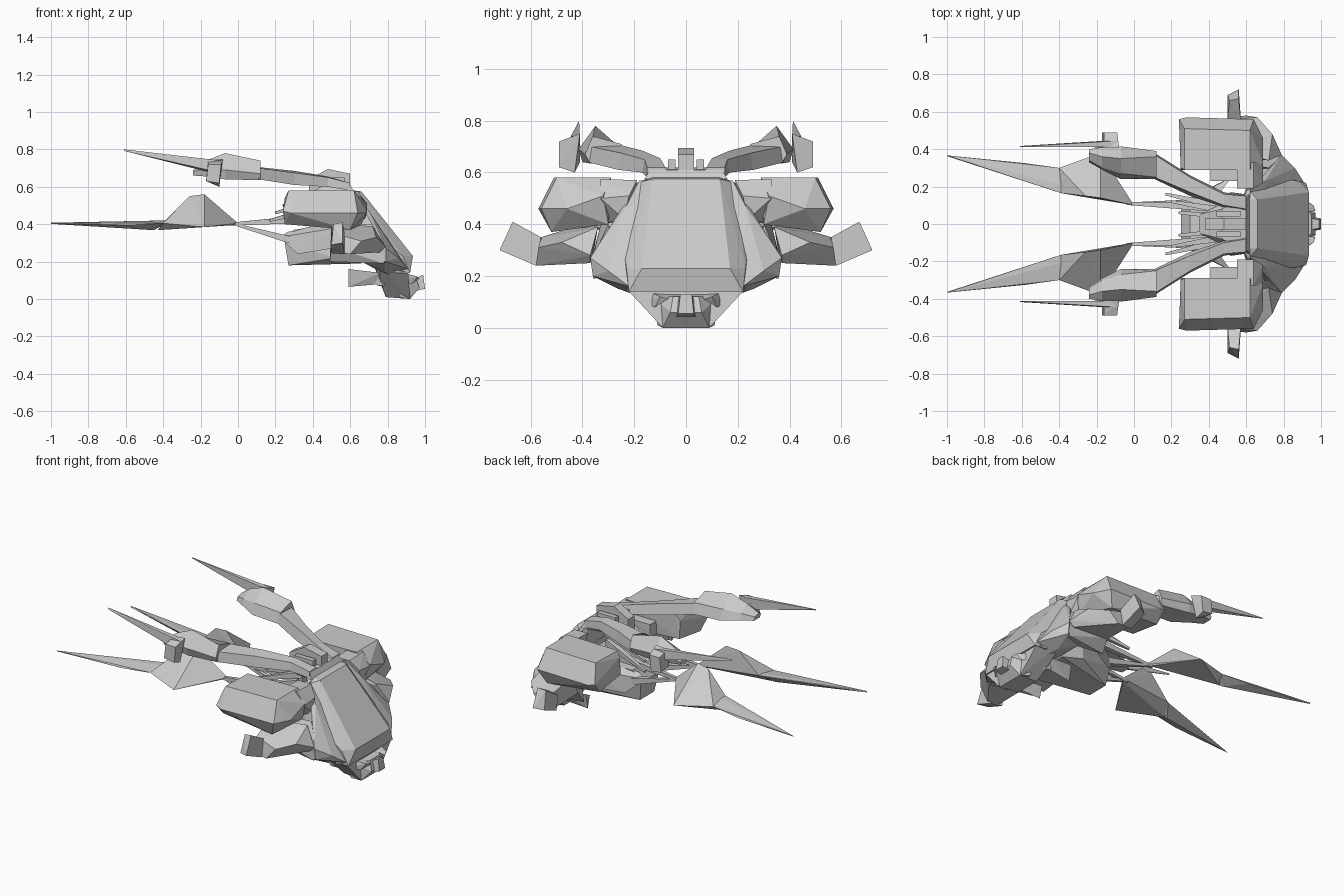
import bpy, bmesh
from mathutils import Vector


def finish(name, bm):
    bmesh.ops.recalc_face_normals(bm, faces=bm.faces)
    me = bpy.data.meshes.new(name)
    bm.to_mesh(me)
    bm.free()
    ob = bpy.data.objects.new(name, me)
    bpy.context.collection.objects.link(ob)
    return ob


def mirror_y(ob):
    ob.modifiers.new("mirror", 'MIRROR').use_axis = (False, True, False)
    ob.modifiers["mirror"].use_mirror_merge = False
    return ob


def hull(name, pts, center=False):
    """Faceted solid around points, mirrored; center=True makes one central solid."""
    bm = bmesh.new()
    if center:
        pts = pts + [(x, -y, z) for x, y, z in pts if y > 0]
    for p in pts:
        bm.verts.new(p)
    r = bmesh.ops.convex_hull(bm, input=bm.verts)
    junk = [v for v in r["geom_interior"] + r["geom_unused"] if isinstance(v, bmesh.types.BMVert)]
    bmesh.ops.delete(bm, geom=list(set(junk)), context='VERTS')
    bmesh.ops.dissolve_limit(bm, angle_limit=0.03, verts=bm.verts, edges=bm.edges)
    ob = finish(name, bm)
    return ob if center else mirror_y(ob)


def loft(name, sections):
    """Skin through y-z sections; each is (x, [(y, z), ...])."""
    bm = bmesh.new()
    rings = [[bm.verts.new((x, y, z)) for y, z in ring] for x, ring in sections]
    n = len(rings[0])
    for a, b in zip(rings, rings[1:]):
        for i in range(n):
            j = (i + 1) % n
            bm.faces.new((a[i], a[j], b[j], b[i]))
    bm.faces.new(rings[0])
    bm.faces.new(rings[-1])
    return mirror_y(finish(name, bm))


def rod(name, a, b, ra, rb):
    """Square tapering rod."""
    a, b = Vector(a), Vector(b)
    d = (b - a).normalized()
    u = d.cross(Vector((0, 0, 1))).normalized()
    v = d.cross(u)
    pts = [p + r * (s * u + t * v) for p, r in ((a, ra), (b, rb))
           for s in (-1, 1) for t in (-1, 1)]
    return hull(name, [tuple(p) for p in pts])


# Torso: sloped back plate over a wider body
hull("back_plate", [(.58, .13, .585), (.66, .13, .575), (.61, .19, .56), (.935, .17, .23),
                    (.92, .22, .14), (.84, .23, .14), (.6, .2, .45), (.72, .25, .36),
                    (.88, .23, .23)], center=True)
hull("flank_armor", [(.62, .18, .57), (.70, .23, .47), (.80, .33, .28), (.79, .37, .27),
                     (.79, .36, .20), (.86, .30, .22), (.91, .22, .16), (.78, .26, .15),
                     (.66, .30, .20), (.60, .22, .42), (.66, .10, .20), (.85, .12, .10)],
     center=True)
hull("belly", [(.92, .09, 0), (.79, .08, .01), (.76, .16, .10), (.91, .22, .14),
               (.76, .26, .19), (.70, .12, .25)], center=True)

# Abdomen below the rear of the torso
hull("abdomen", [(.27, .07, .18), (.25, .09, .30), (.30, .10, .37), (.52, .16, .40),
                 (.52, .17, .22), (.66, .15, .19), (.66, .14, .42)], center=True)
hull("abdomen_side", [(.22, .09, .33), (.27, .08, .36), (.44, .14, .40), (.52, .25, .38),
                      (.50, .24, .27), (.32, .15, .24)])

# Head and jaws
hull("head", [(.90, .07, .13), (.95, .05, .12), (.97, .06, .06), (.93, .08, .02),
              (.92, .09, 0), (.86, .11, .01), (.86, .13, .12)], center=True)
hull("snout", [(.95, .03, .11), (.99, .022, .13), (1.0, .03, .055), (.94, .04, .04)], center=True)
hull("brow", [(.90, .06, .13), (.97, .07, .11), (.96, .10, .12), (.88, .14, .14),
              (.93, .12, .08), (.87, .16, .10)])
hull("jaw_leg", [(.90, .12, .13), (.90, .15, .10), (.90, .10, .05), (.75, .16, .14),
                 (.75, .15, .07), (.70, .13, .10)])
hull("jaw_claw", [(.59, .15, .16), (.59, .11, .14), (.59, .13, .065), (.76, .17, .14),
                  (.76, .12, .13), (.76, .14, .08)])

# Shoulder pods
hull("shoulder_pod", [(.27, .29, .575), (.25, .30, .54), (.27, .51, .58), (.62, .29, .58),
                      (.62, .50, .58), (.24, .56, .47), (.28, .57, .46), (.64, .56, .46),
                      (.25, .50, .40), (.60, .52, .37), (.69, .46, .46), (.69, .32, .51),
                      (.25, .29, .43), (.66, .30, .40)])
hull("pod_mount", [(.55, .19, .57), (.64, .19, .57), (.55, .33, .575), (.64, .33, .575),
                   (.69, .22, .51), (.69, .33, .50), (.56, .20, .42), (.68, .24, .42),
                   (.60, .33, .40)])
hull("pod_block", [(x, y, z) for x in (.41, .56) for y in (.23, .31) for z in (.42, .50)])

# Lower arms with upturned end plates
hull("arm_root", [(.79, .36, .27), (.78, .36, .19), (.72, .30, .40), (.49, .31, .20),
                  (.50, .36, .28), (.50, .33, .40), (.76, .27, .20)])
hull("lower_arm", [(.79, .37, .28), (.76, .37, .25), (.72, .34, .39), (.50, .36, .27),
                   (.50, .40, .40), (.74, .48, .33), (.60, .58, .24), (.66, .57, .31),
                   (.52, .57, .25), (.52, .56, .35)])
hull("arm_plate", [(.50, .57, .245), (.57, .58, .24), (.50, .69, .29), (.56, .72, .30),
                   (.51, .66, .40), (.56, .67, .41), (.50, .55, .33), (.57, .56, .35)])

# Neck blocks at the top of the back
hull("neck_base", [(.45, .10, .57), (.62, .16, .575), (.60, .14, .61), (.47, .08, .62),
                   (.62, .10, .57), (.35, .05, .54)], center=True)
hull("neck_block", [(x, .03, z) for x in (.38, .60) for z in (.56, .64)] +
     [(.48, .03, .695), (.60, .03, .67)], center=True)
hull("neck_side_block", [(x, y, z) for x in (.44, .57) for y in (.04, .07) for z in (.58, .65)])

# Upper arms sweeping back and out
loft("upper_arm", [
    (.60, [(.06, .58), (.15, .58), (.15, .62), (.08, .62)]),
    (.48, [(.09, .60), (.17, .60), (.16, .65), (.10, .655)]),
    (.30, [(.15, .62), (.26, .61), (.25, .675), (.17, .685)]),
    (.11, [(.24, .64), (.38, .64), (.37, .70), (.25, .705)])])
loft("upper_forearm", [
    (.12, [(.24, .64), (.37, .635), (.39, .67), (.36, .74), (.25, .71)]),
    (-.07, [(.24, .65), (.40, .64), (.415, .69), (.35, .78), (.27, .71)]),
    (-.17, [(.29, .66), (.40, .655), (.41, .70), (.36, .74), (.30, .70)]),
    (-.24, [(.33, .66), (.39, .66), (.40, .68), (.38, .69), (.34, .68)])])

# Wrist blocks and thorns
hull("wrist_block", [(-.17, .41, .64), (-.10, .43, .60), (-.17, .49, .63), (-.10, .49, .62),
                     (-.16, .49, .72), (-.09, .49, .72), (-.16, .41, .74), (-.08, .41, .75)])
hull("wrist_thorn", [(-.61, .413, .80), (-.61, .417, .792), (-.09, .41, .74), (-.09, .445, .74),
                     (-.16, .41, .68), (-.16, .445, .69)])

# Long rear blades: flat spike, then a fin falling from inner ridge to outer edge
hull("blade_spike", [(-1, .367, .408), (-1, .363, .402), (-.58, .325, .395), (-.40, .30, .405),
                     (-.55, .225, .405), (-.39, .165, .42), (-.36, .20, .42), (-.45, .24, .368)])
hull("blade_fin", [(-.40, .30, .405), (-.18, .38, .385), (-.39, .165, .42), (-.26, .15, .55),
                   (-.18, .14, .56), (0, .10, .405), (-.02, .12, .395), (-.43, .24, .368)])

# Thin struts joining blades to body, and back spines
rod("blade_strut", (-.04, .11, .40), (.40, .09, .43), .008, .022)
rod("blade_lower_strut", (-.02, .11, .40), (.30, .11, .31), .006, .02)
for i, (a, b) in enumerate([((.17, .16, .42), (.48, .09, .50)), ((.20, .12, .46), (.50, .07, .55)),
                            ((.24, .06, .50), (.52, .04, .57))]):
    rod("back_spine_%d" % (i + 1), a, b, .007, .02)
